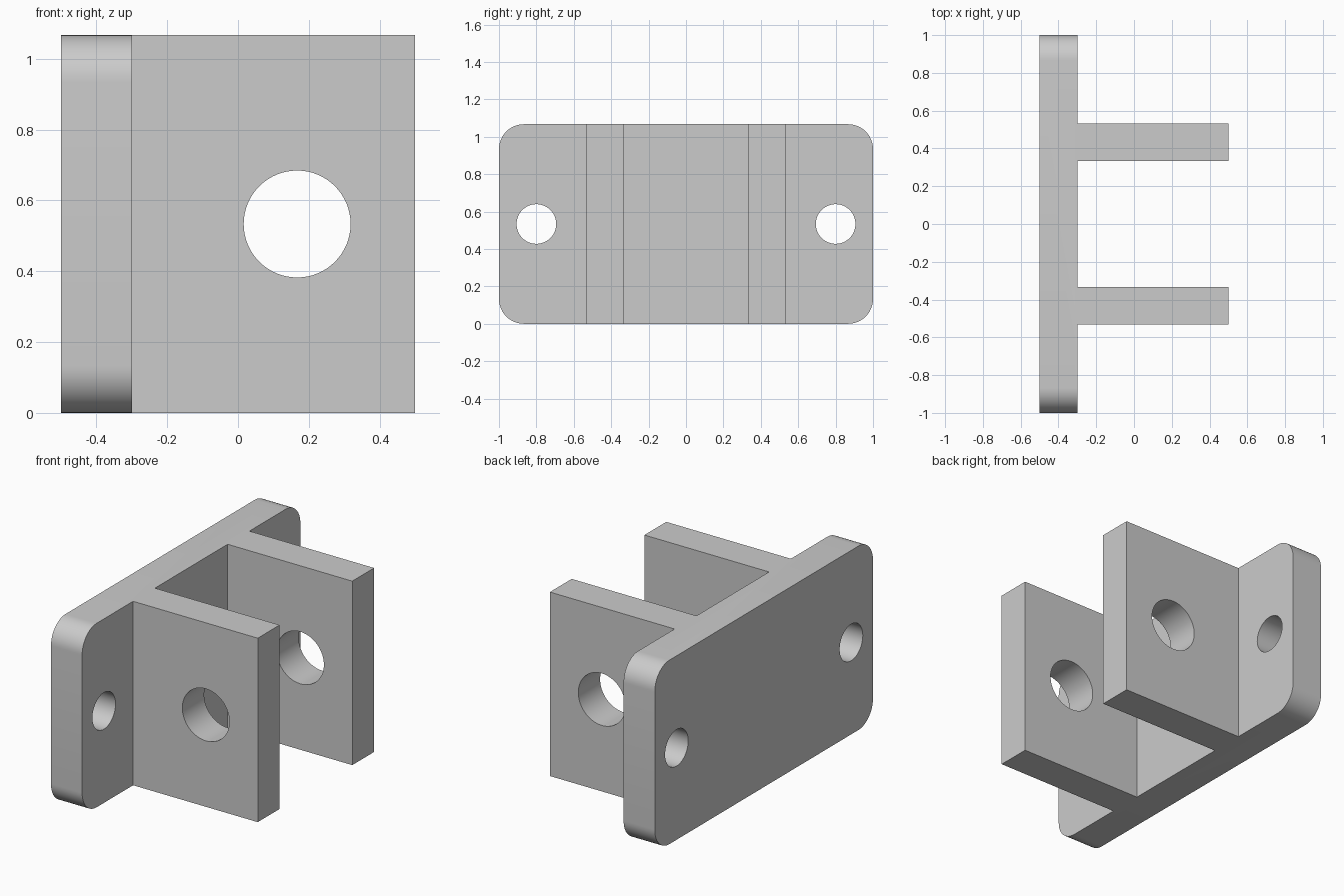
import bpy, bmesh
from math import radians, pi
from mathutils import Vector

cube = bpy.data.objects.get("Cube")
if cube:
    bpy.data.objects.remove(cube, do_unlink=True)

HEIGHT = 1.067
MID = HEIGHT / 2
BACK, FACE, TIP = -0.5, -0.3, 0.5      # x of plate back, plate face, lug ends
LUG_IN, LUG_OUT = 0.333, 0.533         # y of lug sides

grey = bpy.data.materials.new("light_grey")
grey.use_nodes = True
colour = (0.6, 0.6, 0.6, 1)
grey.diffuse_color = colour
grey.node_tree.nodes["Principled BSDF"].inputs["Base Color"].default_value = colour

# Plate and two lugs as one extruded outline
half = [(BACK, 1), (FACE, 1), (FACE, LUG_OUT), (TIP, LUG_OUT), (TIP, LUG_IN), (FACE, LUG_IN)]
outline = half + [(x, -y) for x, y in reversed(half)]
bm = bmesh.new()
base = bm.faces.new([bm.verts.new((x, y, 0)) for x, y in outline])
ext = bmesh.ops.extrude_face_region(bm, geom=[base])
bmesh.ops.translate(bm, vec=(0, 0, HEIGHT),
                    verts=[v for v in ext["geom"] if isinstance(v, bmesh.types.BMVert)])

# Rounded plate corners
corners = [e for e in bm.edges
           if all(abs(v.co.y) > 0.99 for v in e.verts)
           and abs(e.verts[0].co.x - e.verts[1].co.x) > 0.1]
bmesh.ops.bevel(bm, geom=corners, offset=0.133, segments=12, profile=0.5, affect='EDGES')
bmesh.ops.recalc_face_normals(bm, faces=bm.faces[:])
mesh = bpy.data.meshes.new("clevis_bracket")
bm.to_mesh(mesh)
bm.free()
mesh.materials.append(grey)
bracket = bpy.data.objects.new("clevis_bracket", mesh)
bpy.context.collection.objects.link(bracket)


def drill(location, radius, depth, rotation):
    """Cut a round hole through the bracket."""
    bpy.ops.mesh.primitive_cylinder_add(vertices=64, radius=radius, depth=depth,
                                        location=location, rotation=rotation)
    cutter = bpy.context.object
    cutter.name = "hole_cutter"
    cutter.hide_render = True
    cutter.data.materials.append(grey)
    bpy.context.view_layer.objects.active = bracket
    mod = bracket.modifiers.new("hole", 'BOOLEAN')
    mod.operation = 'DIFFERENCE'
    mod.solver = 'EXACT'
    mod.object = cutter
    bpy.ops.object.modifier_apply(modifier=mod.name)
    bpy.data.objects.remove(cutter, do_unlink=True)


# Pin hole through both lugs, then the two mounting holes
drill((0.167, 0, MID), 0.151, 1.6, (pi / 2, 0, 0))
for side in (-1, 1):
    drill(((BACK + FACE) / 2, side * 0.8, MID), 0.106, 0.5, (0, pi / 2, 0))

bpy.ops.object.select_all(action='DESELECT')
bracket.select_set(True)
bpy.context.view_layer.objects.active = bracket
bpy.ops.object.shade_smooth_by_angle(angle=radians(30))
